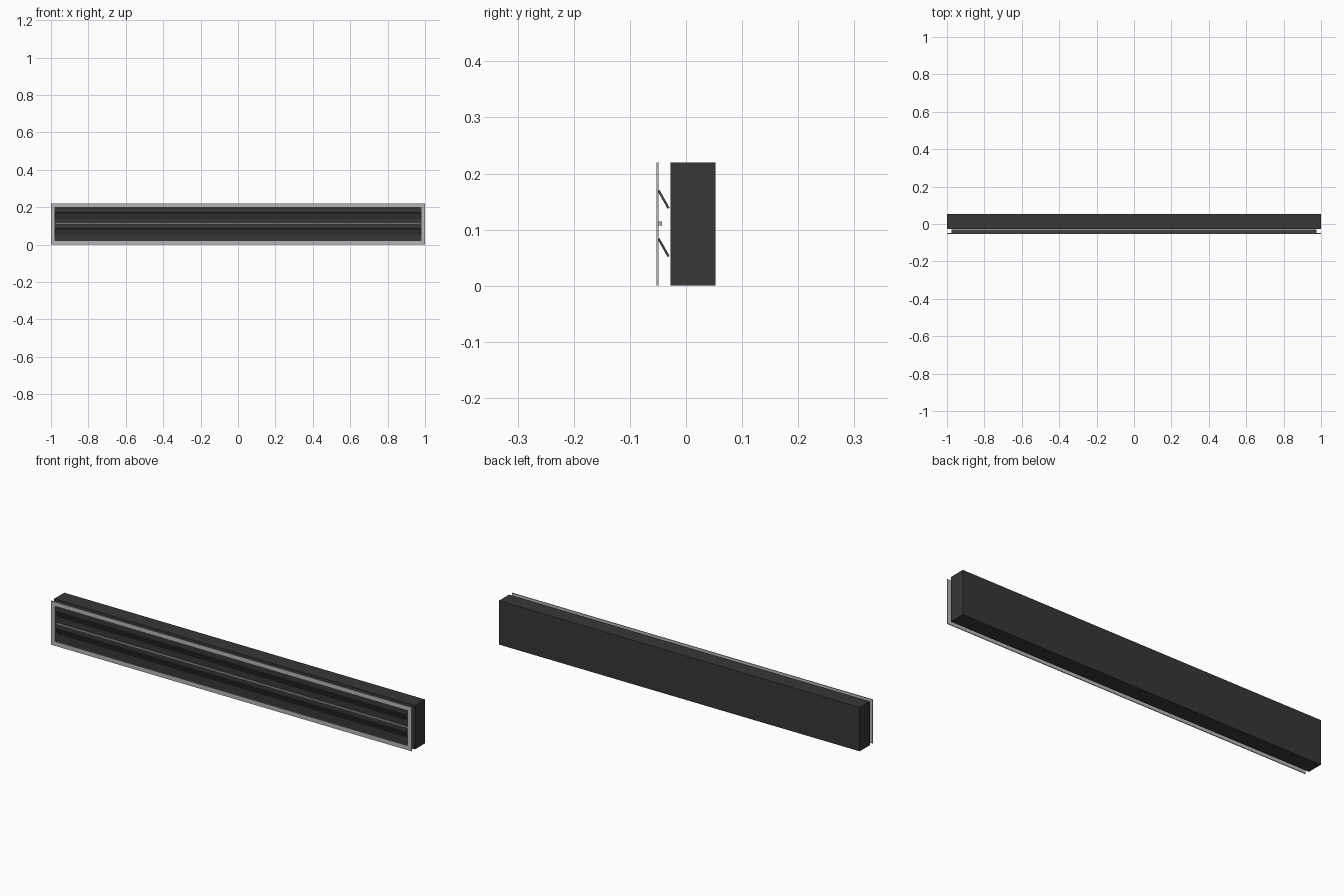
import bpy, bmesh, math
from mathutils import Matrix

if "Cube" in bpy.data.objects:
    bpy.data.objects.remove(bpy.data.objects["Cube"])


def material(name, rgb):
    m = bpy.data.materials.new(name)
    m.diffuse_color = (*rgb, 1)
    m.use_nodes = True
    m.node_tree.nodes["Principled BSDF"].inputs["Base Color"].default_value = m.diffuse_color
    return m


aluminium = material("light grey metal", (0.46, 0.47, 0.46))
box_dark = material("charcoal", (0.038, 0.038, 0.038))
blade_dark = material("dark grey", (0.05, 0.058, 0.056))


def boxes(name, mat, parts):
    """One object from boxes given as (centre, size, tilt about x)."""
    bm = bmesh.new()
    for c, s, tilt in parts:
        bmesh.ops.create_cube(bm, size=1, matrix=Matrix.Translation(c)
                              @ Matrix.Rotation(tilt, 4, 'X')
                              @ Matrix.Diagonal((*s, 1)))
    me = bpy.data.meshes.new(name)
    bm.to_mesh(me)
    bm.free()
    me.materials.append(mat)
    ob = bpy.data.objects.new(name, me)
    bpy.context.collection.objects.link(ob)
    return ob


H, B, T = 0.22, 0.022, 0.004   # height, border width, plate thickness
YF = -0.051                    # frame centre depth

# plenum box behind the grille
boxes("plenum_box", box_dark, [((0, 0.0125, H / 2), (2, 0.08, H), 0)])

# flat front frame, a plate with a rectangular opening
bm = bmesh.new()
outer = [(-1, 0), (1, 0), (1, H), (-1, H)]
inner = [(-1 + B, B), (1 - B, B), (1 - B, H - B), (-1 + B, H - B)]
rings = [[bm.verts.new((x, YF + d, z)) for x, z in loop]
         for loop, d in ((outer, -T / 2), (inner, -T / 2), (inner, T / 2), (outer, T / 2))]
for r in range(4):
    a, b = rings[r], rings[(r + 1) % 4]
    for i in range(4):
        j = (i + 1) % 4
        bm.faces.new((a[i], a[j], b[j], b[i]))
bmesh.ops.recalc_face_normals(bm, faces=bm.faces)
me = bpy.data.meshes.new("front_frame")
bm.to_mesh(me)
bm.free()
me.materials.append(aluminium)
bpy.context.collection.objects.link(bpy.data.objects.new("front_frame", me))

# centre divider bar
boxes("divider_bar", aluminium, [((0, -0.0465, 0.111), (1.95, 0.008, 0.007), 0)])

# two tilted deflector blades
dy, dz = 0.018, -0.032
for name, z in (("upper_blade", 0.154), ("lower_blade", 0.068)):
    boxes(name, blade_dark,
          [((0, -0.040, z), (1.95, math.hypot(dy, dz), 0.004), math.atan2(dz, dy))])
